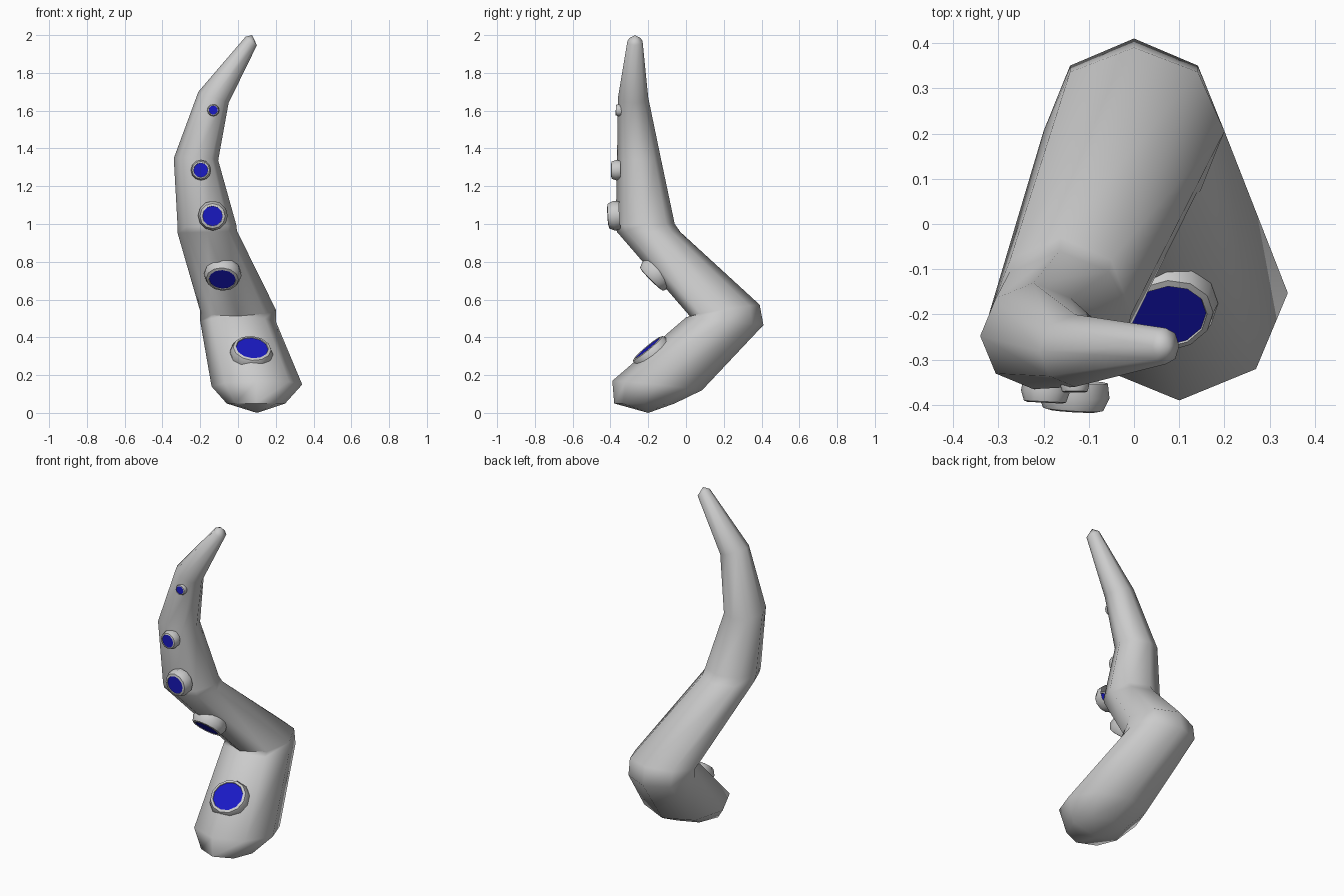
import bpy, bmesh, math
from mathutils import Vector

if "Cube" in bpy.data.objects:
    bpy.data.objects.remove(bpy.data.objects["Cube"])


def finish(name, bm, angle, mat=None):
    bmesh.ops.recalc_face_normals(bm, faces=bm.faces[:])
    me = bpy.data.meshes.new(name)
    bm.to_mesh(me)
    bm.free()
    ob = bpy.data.objects.new(name, me)
    bpy.context.collection.objects.link(ob)
    if mat:
        me.materials.append(mat)
    bpy.ops.object.select_all(action='DESELECT')
    ob.select_set(True)
    bpy.context.view_layer.objects.active = ob
    bpy.ops.object.shade_smooth_by_angle(angle=math.radians(angle))
    return ob


def loft(bm, rings, start=None, end=None):
    loops = [[bm.verts.new(p) for p in r] for r in rings]
    n = len(loops[0])
    for a, b in zip(loops, loops[1:]):
        for i in range(n):
            j = (i + 1) % n
            bm.faces.new((a[i], a[j], b[j], b[i]))
    for tip, lp in ((start, loops[0]), (end, loops[-1])):
        if tip is not None:
            t = bm.verts.new(tip)
            for i in range(n):
                bm.faces.new((t, lp[i], lp[(i + 1) % n]))


def ring(left, right, front, back):
    """Octagon from its left/right points (x, z) and front/back points (y, z)."""
    c = Vector(((left[0] + right[0]) / 2, (front[0] + back[0]) / 2,
                (left[1] + right[1] + front[1] + back[1]) / 4))
    v = Vector((right[0] - left[0], 0, right[1] - left[1])) / 2
    u = Vector((0, back[0] - front[0], back[1] - front[1])) / 2
    return [c + v * math.cos(k * math.pi / 4) + u * math.sin(k * math.pi / 4)
            for k in range(8)]


# Tentacle: bent, tapering eight-sided tube
rings = [ring(*r) for r in (
    ((-.06, .05), (.25, .05), (-.38, .05), (-.06, .05)),
    ((-.14, .14), (.34, .15), (-.39, .17), (.085, .12)),
    ((-.20, .50), (.20, .50), (.00, .49), (.41, .45)),
    ((-.20, .54), (.20, .55), (.02, .51), (.39, .57)),
    ((-.32, .96), (-.005, .97), (-.365, .95), (-.03, .95)),
    ((-.32, .99), (-.01, 1.0), (-.372, .985), (-.06, 1.0)),
    ((-.34, 1.35), (-.105, 1.34), (-.365, 1.35), (-.13, 1.33)),
    ((-.21, 1.70), (-.05, 1.64), (-.36, 1.67), (-.20, 1.67)),
    ((.04, 1.99), (.10, 1.945), (-.31, 1.97), (-.23, 1.97)),
)]
bm = bmesh.new()
loft(bm, rings, (.1, -.2, 0), (.075, -.27, 2))
finish("tentacle", bm, 60)

blue = bpy.data.materials.new("sucker_blue")
blue.diffuse_color = (.01, .01, .55, 1)
blue.use_nodes = True
blue.node_tree.nodes["Principled BSDF"].inputs["Base Color"].default_value = blue.diffuse_color


def sucker(i, centre, normal, r_disc, r_out, depth):
    c, n = Vector(centre), Vector(normal).normalized()
    a = n.cross(Vector((1, 0, 0))).normalized()
    b = n.cross(a)

    def circle(r, h):
        return [c + n * h + (a * math.cos(t) + b * math.sin(t)) * r
                for t in (k * math.tau / 12 for k in range(12))]

    # Collar with a rounded rim
    bm = bmesh.new()
    mid = (r_disc + r_out) / 2
    loft(bm, [circle(r_out * .93, -depth), circle(r_out, -depth * .5),
              circle(mid, -depth * .05), circle(r_disc, 0),
              circle(r_disc * .95, -depth * .15)])
    finish(f"sucker_collar_{i}", bm, 50)
    # Blue mouth disc
    bm = bmesh.new()
    bm.faces.new([bm.verts.new(p) for p in circle(r_disc, -depth * .06)])
    bm.normal_update()
    if bm.faces[:][0].normal.dot(n) < 0:
        bmesh.ops.reverse_faces(bm, faces=bm.faces[:])
    me = bpy.data.meshes.new(f"sucker_mouth_{i}")
    bm.to_mesh(me)
    bm.free()
    me.materials.append(blue)
    bpy.context.collection.objects.link(bpy.data.objects.new(me.name, me))


# Suckers along the front, shrinking towards the tip
for i, s in enumerate((
    ((.075, -.205, .345), (.1, -.62, .75), .087, .115, .07),
    ((-.083, -.185, .705), (-.05, -.7, -.7), .072, .10, .07),
    ((-.135, -.413, 1.042), (-.06, -1, -.06), .054, .079, .065),
    ((-.197, -.395, 1.285), (-.05, -1, 0), .039, .054, .05),
    ((-.131, -.372, 1.603), (0, -1, .05), .024, .032, .03),
), 1):
    sucker(i, *s)
